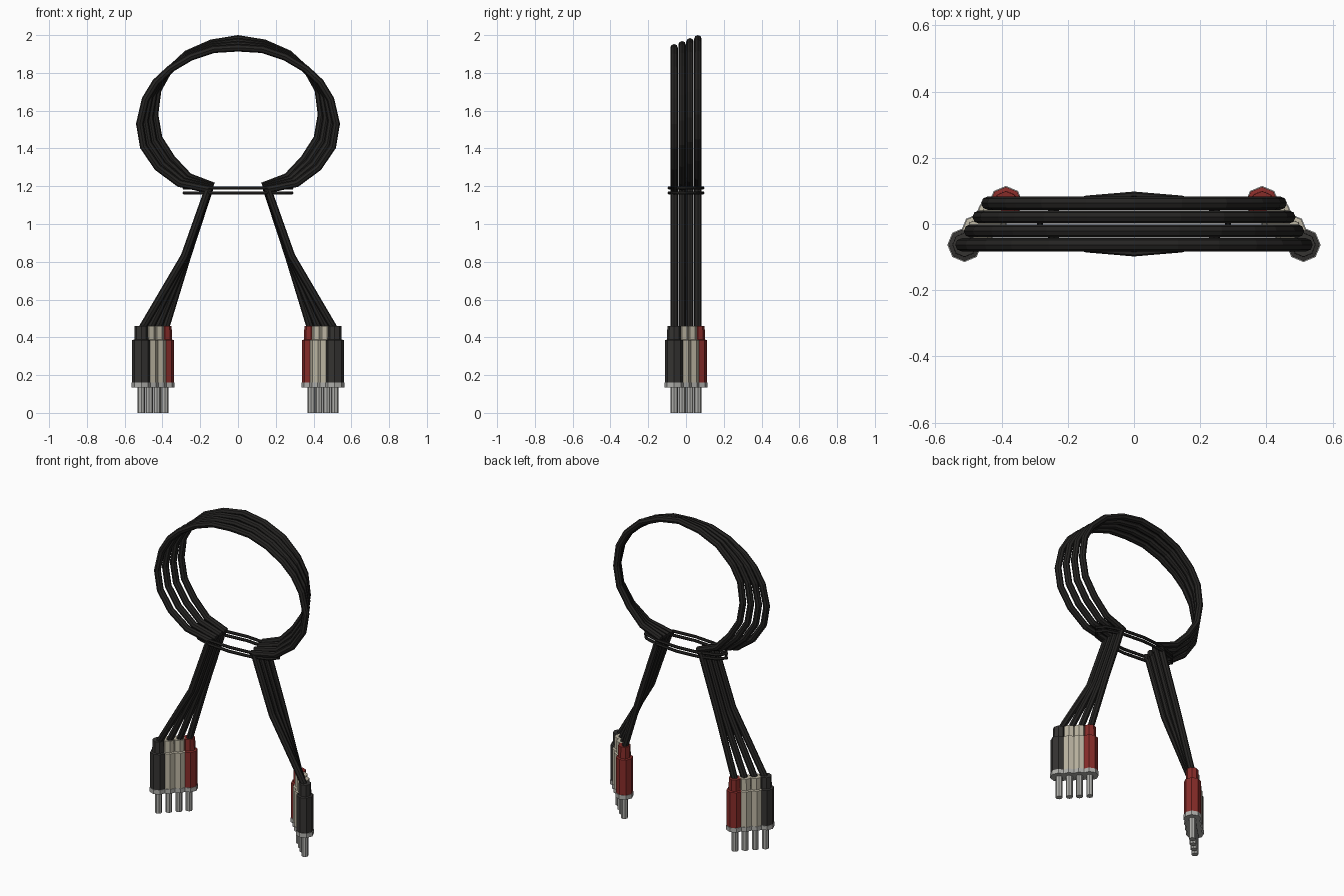
import bpy
from math import sin, cos, pi

if "Cube" in bpy.data.objects:
    bpy.data.objects.remove(bpy.data.objects["Cube"])


def material(name, rgb):
    m = bpy.data.materials.new(name)
    m.diffuse_color = (*rgb, 1)
    m.use_nodes = True
    m.node_tree.nodes["Principled BSDF"].inputs["Base Color"].default_value = m.diffuse_color
    return m


RUBBER = material("black_rubber", (0.018, 0.017, 0.016))
BLACK = material("black_plastic", (0.035, 0.033, 0.031))
CREAM = material("cream_plastic", (0.50, 0.46, 0.36))
RED = material("red_plastic", (0.24, 0.025, 0.022))
METAL = material("metal", (0.42, 0.42, 0.40))


def tube(name, pts, radius, cyclic=False, res=2):
    """Flat-shaded tube along a polyline, turned into a mesh."""
    cu = bpy.data.curves.new(name, 'CURVE')
    cu.dimensions = '3D'
    cu.bevel_depth = radius
    cu.bevel_resolution = res
    cu.use_fill_caps = True
    sp = cu.splines.new('POLY')
    sp.points.add(len(pts) - 1)
    for p, co in zip(sp.points, pts):
        p.co = (*co, 1)
    sp.use_cyclic_u = cyclic
    sp.use_smooth = False
    ob = bpy.data.objects.new(name, cu)
    bpy.context.collection.objects.link(ob)
    bpy.ops.object.select_all(action='DESELECT')
    ob.select_set(True)
    bpy.context.view_layer.objects.active = ob
    bpy.ops.object.convert(target='MESH')
    bpy.context.object.data.materials.append(RUBBER)


def lathe(name, x, y, profile, mat, n=8):
    """Faceted turned part from (radius, z) pairs, capped at both ends."""
    verts = [(x + r * cos(2 * pi * k / n), y + r * sin(2 * pi * k / n), z)
             for r, z in profile for k in range(n)]
    faces = [(j * n + k, j * n + (k + 1) % n, (j + 1) * n + (k + 1) % n, (j + 1) * n + k)
             for j in range(len(profile) - 1) for k in range(n)]
    faces += [tuple(reversed(range(n))), tuple(range(len(verts) - n, len(verts)))]
    me = bpy.data.meshes.new(name)
    me.from_pydata(verts, [], faces)
    me.materials.append(mat)
    bpy.context.collection.objects.link(bpy.data.objects.new(name, me))


# right half of the coil centreline (x, z), for the front and back cable
LOOP_FRONT = [(0.14, 1.18), (0.31, 1.215), (0.425, 1.30), (0.50, 1.41), (0.52, 1.53),
              (0.49, 1.66), (0.435, 1.75), (0.36, 1.82), (0.25, 1.885), (0.13, 1.925), (0, 1.933)]
LOOP_BACK = [(0.13, 1.20), (0.26, 1.25), (0.35, 1.345), (0.42, 1.455), (0.442, 1.58),
             (0.425, 1.71), (0.375, 1.80), (0.345, 1.83), (0.27, 1.90), (0.14, 1.957), (0, 1.98)]
LEG_FRONT = [(0.512, 0.44), (0.283, 0.83), (0.155, 1.19)]
LEG_BACK = [(0.387, 0.44), (0.268, 0.83), (0.15, 1.19)]


def blend(a, b, t):
    return [(p[0] + (q[0] - p[0]) * t, p[1] + (q[1] - p[1]) * t) for p, q in zip(a, b)]


for i, shell in enumerate((BLACK, CREAM, CREAM, RED)):
    t = i / 3
    y = -0.063 + 0.126 * t
    # coiled part of the cable
    half = blend(LOOP_FRONT, LOOP_BACK, t)
    path = [(x, y, z) for x, z in half] + [(-x, y, z) for x, z in half[-2::-1]]
    tube(f"cable_coil_{i}", path, 0.02)
    leg = blend(LEG_FRONT, LEG_BACK, t)
    for s, side in ((1, "right"), (-1, "left")):
        # cable tail and its plug
        tube(f"cable_tail_{side}_{i}", [(s * x, y, z) for x, z in leg], 0.02)
        px = s * leg[0][0]
        lathe(f"plug_shell_{side}_{i}", px, y,
              [(0.049, 0.16), (0.049, 0.385), (0.037, 0.388), (0.036, 0.46)], shell)
        lathe(f"plug_collar_{side}_{i}", px, y, [(0.052, 0.135), (0.052, 0.162)], METAL)
        lathe(f"plug_pin_{side}_{i}", px, y, [(0.02, 0), (0.02, 0.14)], METAL)

# two oval ties round the bundle
for j, z in enumerate((1.165, 1.191)):
    ring = [(0.285 * cos(k * pi / 6), 0.089 * sin(k * pi / 6), z) for k in range(12)]
    tube(f"bundle_tie_{j}", ring, 0.009, cyclic=True, res=1)
